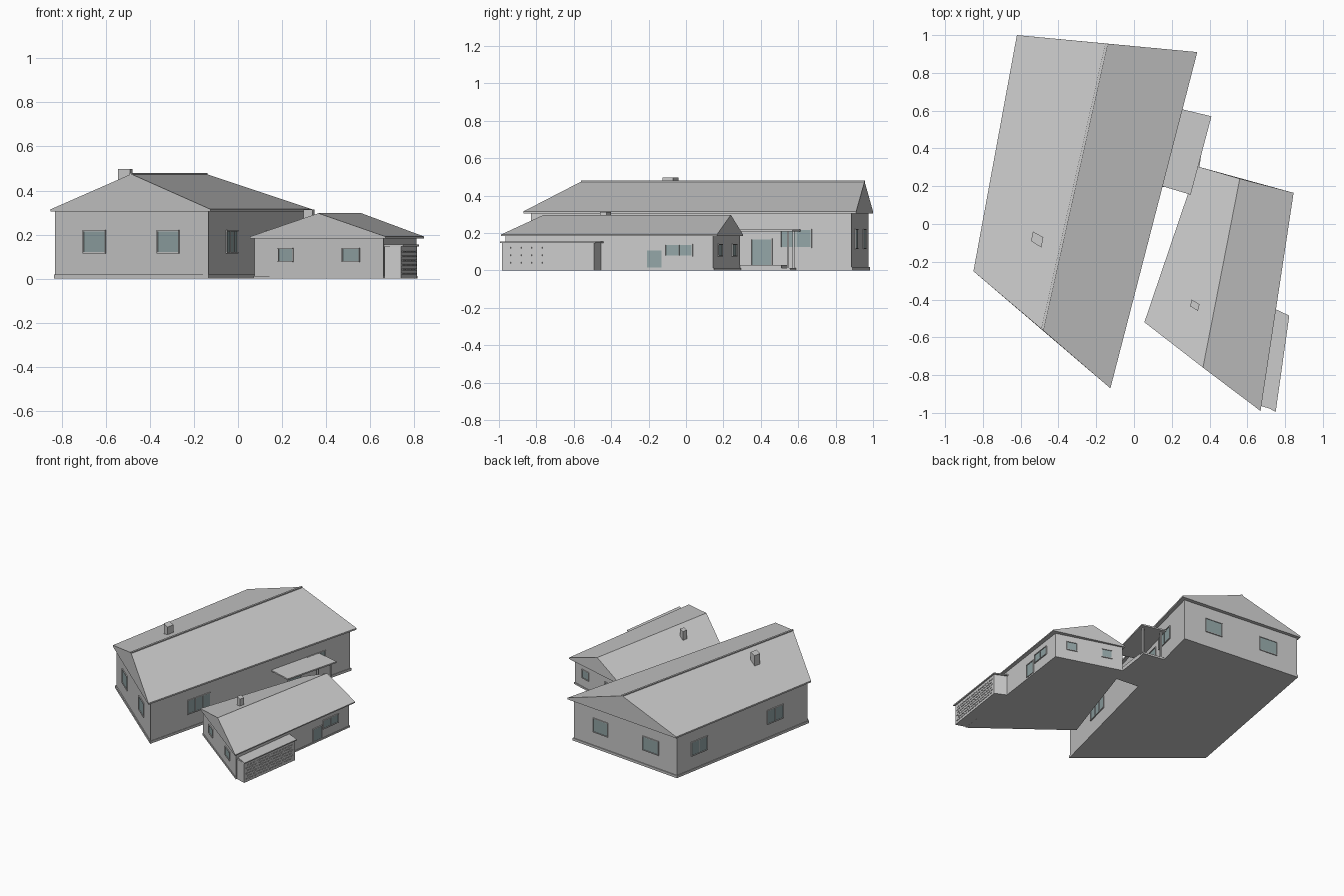
import bpy, bmesh
from mathutils import Vector

if "Cube" in bpy.data.objects:
    bpy.data.objects.remove(bpy.data.objects["Cube"])


def material(name, rgb):
    m = bpy.data.materials.new(name)
    m.use_nodes = True
    m.diffuse_color = (*rgb, 1)
    m.node_tree.nodes["Principled BSDF"].inputs["Base Color"].default_value = (*rgb, 1)
    return m


GREY = material("pale grey", (0.6, 0.6, 0.6))
GLASS = material("blue grey glass", (0.29, 0.38, 0.385))


def finish(name, bm, mat):
    bmesh.ops.recalc_face_normals(bm, faces=bm.faces)
    mesh = bpy.data.meshes.new(name)
    bm.to_mesh(mesh)
    bm.free()
    mesh.materials.append(mat)
    ob = bpy.data.objects.new(name, mesh)
    bpy.context.collection.objects.link(ob)
    return ob


def add_prism(bm, outline, z0, z1):
    low = [bm.verts.new((x, y, z0)) for x, y in outline]
    high = [bm.verts.new((x, y, z1)) for x, y in outline]
    bm.faces.new(low[::-1])
    bm.faces.new(high)
    for i in range(len(low)):
        j = (i + 1) % len(low)
        bm.faces.new((low[i], low[j], high[j], high[i]))


def prism(name, outline, z0, z1, mat=GREY):
    bm = bmesh.new()
    add_prism(bm, outline, z0, z1)
    return finish(name, bm, mat)


def grow(outline, d):
    """Push each corner away from the middle of the outline."""
    pts = [Vector(p) for p in outline]
    mid = sum(pts, Vector((0, 0))) / len(pts)
    return [tuple(p + (p - mid).normalized() * d) for p in pts]


def gable_roof(name, eaves, ridge, z_under, z_eave, z_ridge):
    """Closed roof body: eaves run front left, front right, back right, back left."""
    bm = bmesh.new()
    low = [bm.verts.new((x, y, z_under)) for x, y in eaves]
    fl, fr, br, bl = [bm.verts.new((x, y, z_eave)) for x, y in eaves]
    rf, rb = [bm.verts.new((x, y, z_ridge)) for x, y in ridge]
    top = (fl, fr, br, bl)
    bm.faces.new(low[::-1])
    for i in range(4):
        j = (i + 1) % 4
        bm.faces.new((low[i], low[j], top[j], top[i]))
    for f in ((fl, fr, rf), (br, bl, rb), (fr, br, rb, rf), (bl, fl, rf, rb)):
        bm.faces.new(f)
    return finish(name, bm, GREY)


def strip(p, q, t0, t1, inner, outer):
    """Plan outline of a piece lying along the wall from p to q."""
    p, q = Vector(p), Vector(q)
    d = (q - p).normalized()
    n = Vector((d.y, -d.x))
    a, b = p.lerp(q, t0), p.lerp(q, t1)
    return [tuple(v) for v in (a + n * outer, b + n * outer, b + n * inner, a + n * inner)]


def window(name, wall, t0, t1, z0, z1, panes=1):
    p, q = wall
    prism(name + "_glass", strip(p, q, t0, t1, -0.001, 0.002), z0, z1, GLASS)
    w = 0.005 / (Vector(q) - Vector(p)).length
    bm = bmesh.new()
    for i in range(panes + 1):
        t = t0 + (t1 - t0) * i / panes
        add_prism(bm, strip(p, q, t - w / 2, t + w / 2, 0, 0.006), z0, z1)
    for z in (z0 - 0.005, z1):
        add_prism(bm, strip(p, q, t0 - w / 2, t1 + w / 2, 0, 0.007), z, z + 0.005)
    finish(name + "_frame", bm, GREY)


def sides(outline):
    return dict(zip(("front", "right", "back", "left"),
                    zip(outline, outline[1:] + outline[:1])))


# Large house
big = [(-0.83, -0.24), (-0.135, -0.83), (0.30, 0.885), (-0.61, 0.975)]
prism("large_house_walls", big, 0, 0.31)
prism("large_house_plinth", grow(big, 0.008), 0, 0.018)
big_ridge = [(-0.485, -0.56), (-0.145, 0.955)]
gable_roof("large_house_roof",
           [(-0.85, -0.25), (-0.125, -0.87), (0.335, 0.91), (-0.62, 1.0)],
           big_ridge, 0.304, 0.315, 0.475)
prism("large_house_ridge_cap", strip(*big_ridge, 0, 1, -0.007, 0.007), 0.468, 0.48)
prism("large_house_chimney",
      [(-0.545, -0.09), (-0.49, -0.125), (-0.48, -0.07), (-0.535, -0.04)], 0.4, 0.497)

s = sides(big)
for side, spans in {"front": ((0.187, 0.33), (0.67, 0.81)),
                    "back": ((0.19, 0.33), (0.67, 0.82)),
                    "left": ((0.11, 0.23), (0.69, 0.81))}.items():
    for i, (a, b) in enumerate(spans):
        window(f"large_{side}_window_{i + 1}", s[side], a, b, 0.12, 0.215,
               2 if side == "left" else 1)
window("large_right_window_1", s["right"], 0.185, 0.297, 0.12, 0.215, 3)
window("large_right_window_2", s["right"], 0.78, 0.875, 0.125, 0.215, 2)
window("large_glass_door", s["right"], 0.688, 0.752, 0.03, 0.165)

# Small house
small = [(0.075, -0.515), (0.66, -0.965), (0.81, 0.145), (0.345, 0.29)]
prism("small_house_walls", small, 0, 0.19)
prism("small_house_plinth", grow(small, 0.006), 0, 0.012)
gable_roof("small_house_roof",
           [(0.055, -0.52), (0.67, -0.99), (0.845, 0.165), (0.335, 0.305)],
           [(0.365, -0.76), (0.56, 0.24)], 0.183, 0.191, 0.297)
prism("small_house_chimney",
      [(0.297, -0.435), (0.338, -0.46), (0.347, -0.425), (0.305, -0.4)], 0.24, 0.313)

s = sides(small)
for side, spans in {"front": ((0.19, 0.30), (0.685, 0.815)),
                    "back": ((0.17, 0.32), (0.69, 0.84))}.items():
    for i, (a, b) in enumerate(spans):
        window(f"small_{side}_window_{i + 1}", s[side], a, b, 0.08, 0.135)
window("small_right_window", s["right"], 0.77, 0.90, 0.08, 0.135, 2)
window("small_side_door", s["right"], 0.68, 0.755, 0.015, 0.105)

# Covered passage between the houses
prism("passage_canopy", [(0.1, 0.215), (0.3, 0.155), (0.41, 0.57), (0.21, 0.618)], 0.208, 0.218)
prism("passage_floor", [(0.11, 0.2), (0.33, 0.18), (0.375, 0.51), (0.205, 0.55)], 0, 0.028)
prism("passage_step", [(0.2, 0.54), (0.375, 0.5), (0.39, 0.56), (0.215, 0.59)], 0, 0.014)
for i, (x, y) in enumerate(((0.375, 0.545), (0.25, 0.575))):
    prism(f"passage_post_{i + 1}",
          [(x - 0.006, y - 0.006), (x + 0.006, y - 0.006),
           (x + 0.006, y + 0.006), (x - 0.006, y + 0.006)], 0, 0.21)

# Lean-to store with rows of raised blocks on its outer wall
store = [(0.664, -0.96), (0.74, -0.985), (0.812, -0.493), (0.73, -0.455)]
prism("store_walls", store, 0, 0.147)
prism("store_roof", [(0.66, -0.945), (0.75, -0.995), (0.822, -0.485), (0.73, -0.442)],
      0.146, 0.154)
bm = bmesh.new()
for row in range(6):
    for col in range(16):
        t = 0.04 + 0.057 * col + 0.028 * (row % 2)
        z = 0.018 + 0.02 * row
        add_prism(bm, strip(store[1], store[2], t, t + 0.03, 0, 0.004), z, z + 0.008)
finish("store_wall_blocks", bm, GREY)
